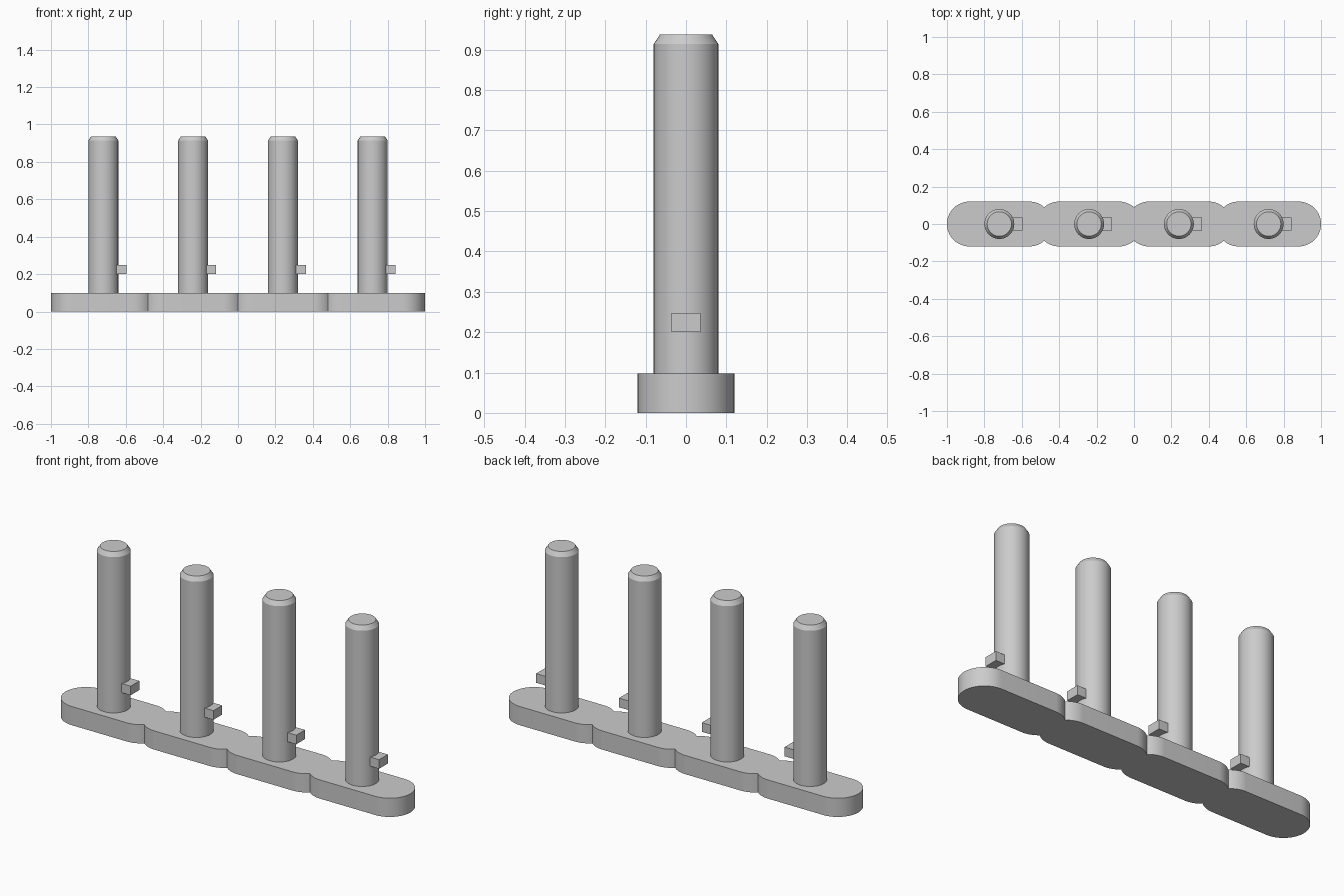
import bpy, bmesh
from math import acos, cos, sin, pi, radians

cube = bpy.data.objects.get("Cube")
if cube:
    bpy.data.objects.remove(cube, do_unlink=True)

PITCH, COUNT = 0.48, 4
BASE_H, END_R, HALF_STRAIGHT = 0.098, 0.12, 0.16
PIN_R, PIN_TOP_R, SHOULDER_Z, TOP_Z = 0.08, 0.065, 0.914, 0.937
CENTRES = [(i - (COUNT - 1) / 2) * PITCH for i in range(COUNT)]

grey = bpy.data.materials.new("plain grey")
grey.use_nodes = True
colour = (0.6, 0.6, 0.6, 1)
grey.diffuse_color = colour
grey.node_tree.nodes["Principled BSDF"].inputs["Base Color"].default_value = colour


def finish(name, bm, smooth=True):
    bmesh.ops.recalc_face_normals(bm, faces=bm.faces[:])
    mesh = bpy.data.meshes.new(name)
    bm.to_mesh(mesh)
    bm.free()
    mesh.materials.append(grey)
    obj = bpy.data.objects.new(name, mesh)
    bpy.context.collection.objects.link(obj)
    if smooth:
        bpy.ops.object.select_all(action='DESELECT')
        obj.select_set(True)
        bpy.context.view_layer.objects.active = obj
        bpy.ops.object.shade_smooth_by_angle(angle=radians(30))
    return obj


def arc(cx, start, end, steps=12):
    angles = [start + (end - start) * i / steps for i in range(steps + 1)]
    return [(cx + END_R * cos(a), END_R * sin(a)) for a in angles]


# Base: one outline of overlapping rounded links, scalloped where they meet
notch = acos((PITCH / 2 - HALF_STRAIGHT) / END_R)
upper = []
for i, cx in enumerate(CENTRES):
    left = arc(cx - HALF_STRAIGHT, pi if i == 0 else pi - notch, pi / 2)
    right = arc(cx + HALF_STRAIGHT, pi / 2, 0 if i == COUNT - 1 else notch)
    upper += (left if i == 0 else left[1:]) + right
outline = upper + [(x, -y) for x, y in reversed(upper[1:-1])]
bm = bmesh.new()
bottom = bm.faces.new([bm.verts.new((x, y, 0)) for x, y in outline])
extruded = bmesh.ops.extrude_face_region(bm, geom=[bottom], use_keep_orig=True)
top_verts = [g for g in extruded["geom"] if isinstance(g, bmesh.types.BMVert)]
bmesh.ops.translate(bm, verts=top_verts, vec=(0, 0, BASE_H))
finish("base", bm)


def add_pin(name, cx):
    # Round pin with a chamfered tip
    bm = bmesh.new()
    profile = ((PIN_R, BASE_H), (PIN_R, SHOULDER_Z), (PIN_TOP_R, TOP_Z))
    sides = 48
    rings = [[bm.verts.new((cx + r * cos(2 * pi * k / sides),
                            r * sin(2 * pi * k / sides), z))
              for k in range(sides)] for r, z in profile]
    for low, high in zip(rings, rings[1:]):
        for k in range(sides):
            n = (k + 1) % sides
            bm.faces.new((low[k], low[n], high[n], high[k]))
    bm.faces.new(rings[0])
    bm.faces.new(rings[-1])
    finish(name, bm)


def add_nub(name, cx):
    # Small block on the left side of a pin
    x0, x1, half_y, z0, z1 = 0.06, 0.123, 0.036, 0.2, 0.248
    bm = bmesh.new()
    bmesh.ops.create_cube(bm, size=1)
    bmesh.ops.scale(bm, verts=bm.verts[:], vec=(x1 - x0, 2 * half_y, z1 - z0))
    bmesh.ops.translate(bm, verts=bm.verts[:],
                        vec=(cx + (x0 + x1) / 2, 0, (z0 + z1) / 2))
    finish(name, bm, smooth=False)


for i, cx in enumerate(CENTRES, 1):
    add_pin(f"pin_{i}", cx)
    add_nub(f"nub_{i}", cx)
